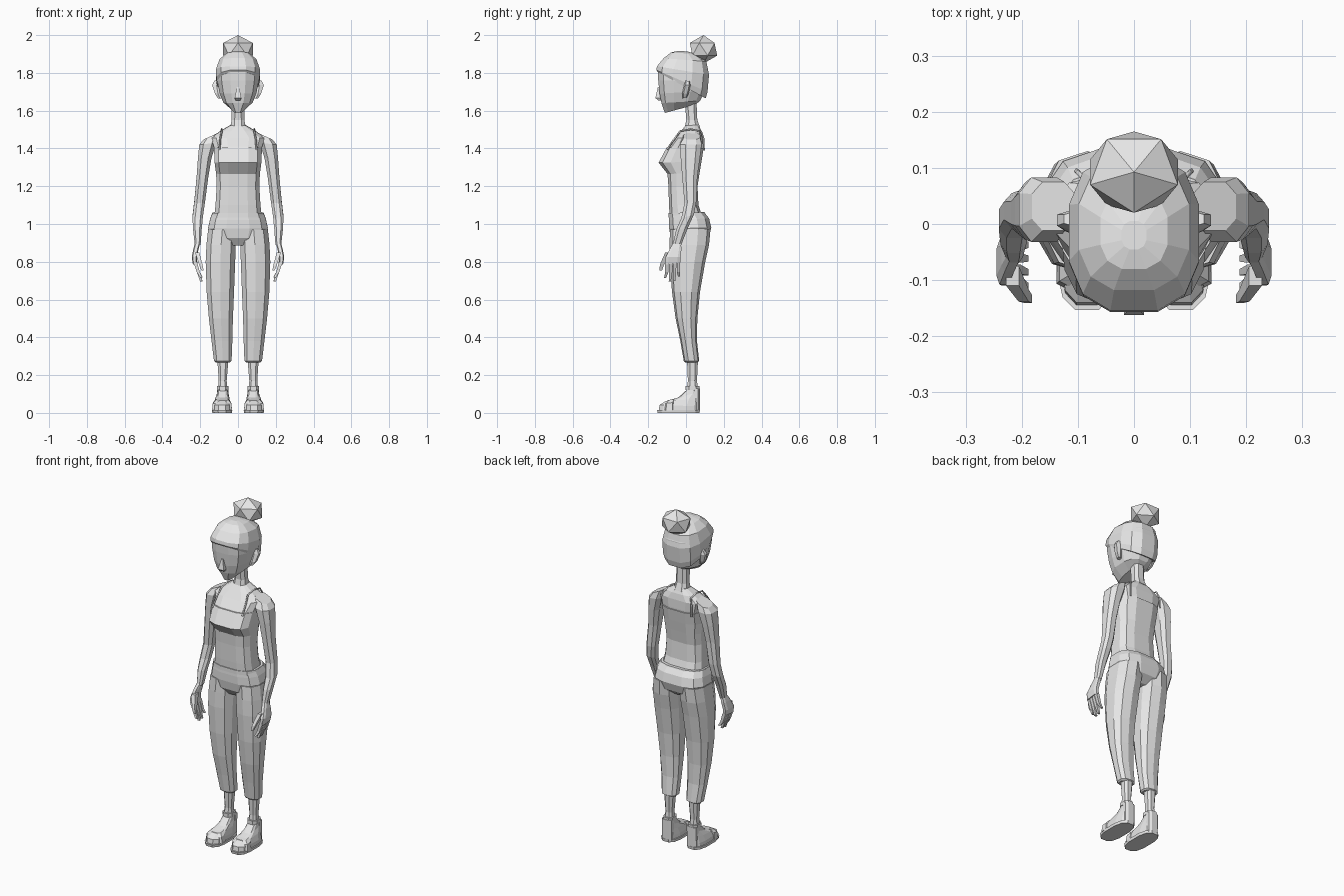
import bpy, math
from mathutils import Matrix

grey = bpy.data.materials.new("plain_grey")
grey.diffuse_color = (0.8, 0.8, 0.8, 1)


def add_mesh(name, verts, faces, mirror=False):
    me = bpy.data.meshes.new(name)
    me.from_pydata(verts, [], faces)
    me.materials.append(grey)
    ob = bpy.data.objects.new(name, me)
    bpy.context.collection.objects.link(ob)
    if mirror:
        ob.modifiers.new("mirror", 'MIRROR').use_axis = (True, False, False)
    return ob


def loft(name, rings, n=12, p=2.6, mirror=False):
    """Rings, bottom to top: x0, x1, y_front, y_back, z_front, z_back, optional z change over x."""
    def unit(v):
        return math.copysign(abs(v) ** (2 / p), v)
    k = max(abs(unit(math.cos(math.pi * (2 * i + 1) / n))) for i in range(n))
    ky = max(abs(unit(math.sin(math.pi * (2 * i + 1) / n))) for i in range(n))
    verts = []
    for r in rings:
        x0, x1, yf, yb, zf, zb = r[:6]
        dz = r[6] if len(r) > 6 else 0
        for i in range(n):
            a = math.pi * (2 * i + 1) / n
            u, v = unit(math.cos(a)) / k, unit(math.sin(a)) / ky
            verts.append(((x0 + x1) / 2 + u * (x1 - x0) / 2,
                          (yf + yb) / 2 + v * (yb - yf) / 2,
                          (zf + zb) / 2 + v * (zb - zf) / 2 + u * dz / 2))
    faces = [tuple(reversed(range(n))),
             tuple(range(len(verts) - n, len(verts)))]
    for j in range(len(rings) - 1):
        for i in range(n):
            a, b = j * n + i, j * n + (i + 1) % n
            faces.append((a, b, b + n, a + n))
    return add_mesh(name, verts, faces, mirror)


def body(rows):
    """Centred rings from half width, front, back, height front, height back."""
    return [(-w, w, f, b, zf, zb) for w, f, b, zf, zb in rows]


# Head, hair cap, bun
loft("head", body([
    (.030, -.112, .045, 1.588, 1.630), (.078, -.130, .075, 1.640, 1.652),
    (.098, -.140, .100, 1.690, 1.705), (.110, -.147, .113, 1.760, 1.760),
    (.110, -.150, .117, 1.815, 1.820), (.092, -.113, .098, 1.865, 1.870),
    (.055, -.075, .045, 1.900, 1.900)]))
loft("hair", body([
    (.108, -.150, .104, 1.805, 1.665), (.115, -.157, .114, 1.815, 1.700),
    (.116, -.154, .122, 1.835, 1.790), (.098, -.118, .108, 1.878, 1.860),
    (.060, -.080, .055, 1.908, 1.900), (.022, -.045, .005, 1.916, 1.914)]))
bpy.ops.mesh.primitive_ico_sphere_add(subdivisions=1, radius=1)
bun = bpy.context.object
bun.name = "hair_bun"
bun.data.transform(Matrix.Translation((0, .0925, 1.925))
                   @ Matrix.Diagonal((.092, .081, .075, 1))
                   @ Matrix.Rotation(-math.pi / 2, 4, 'Z'))
bun.data.materials.append(grey)

# Nose and ears
loft("nose", body([(.012, -.148, -.12, 1.655, 1.655), (.018, -.162, -.12, 1.667, 1.667),
                   (.006, -.149, -.12, 1.725, 1.725)]), n=4)
loft("ear", [(.085, .108, -.018, .004, 1.665, 1.67), (.09, .122, -.020, .014, 1.69, 1.69),
             (.09, .137, -.010, .024, 1.735, 1.735), (.09, .125, -.004, .022, 1.76, 1.755)],
     n=6, mirror=True)

# Neck, upper chest, camisole
loft("neck", body([(.042, -.01, .075, 1.50, 1.51), (.034, .002, .060, 1.55, 1.55),
                   (.033, -.008, .055, 1.66, 1.66)]), n=8)
loft("upper_chest", body([
    (.122, -.112, .086, 1.37, 1.37), (.128, -.092, .088, 1.41, 1.41),
    (.142, -.055, .087, 1.455, 1.46), (.092, -.028, .080, 1.49, 1.495),
    (.042, -.004, .066, 1.52, 1.525)]), p=3)
loft("camisole", body([
    (.127, -.086, .090, 1.03, 1.03), (.119, -.090, .066, 1.10, 1.10),
    (.113, -.093, .061, 1.20, 1.20), (.116, -.098, .072, 1.265, 1.27),
    (.124, -.145, .082, 1.325, 1.33), (.127, -.102, .093, 1.405, 1.40)]), p=3.2)

# Shoulder straps, a thin bevelled path
path = [(.098, -.100, 1.395), (.094, -.060, 1.452), (.086, -.030, 1.492),
        (.086, .025, 1.502), (.088, .080, 1.490), (.100, .092, 1.455), (.102, .095, 1.39)]
cu = bpy.data.curves.new("strap", 'CURVE')
cu.dimensions = '3D'
cu.bevel_depth = .005
cu.bevel_resolution = 0
sp = cu.splines.new('POLY')
sp.points.add(len(path) - 1)
for pt, co in zip(sp.points, path):
    pt.co = (*co, 1)
cu.materials.append(grey)
strap = bpy.data.objects.new("strap", cu)
bpy.context.collection.objects.link(strap)
strap.modifiers.new("mirror", 'MIRROR').use_axis = (True, False, False)

# Arms
loft("arm", [
    (.198, .229, -.070, -.025, .89, .89), (.192, .238, -.052, .010, .97, .98),
    (.186, .241, -.025, .042, 1.03, 1.05), (.175, .232, -.008, .055, 1.11, 1.12),
    (.157, .219, -.020, .060, 1.25, 1.25), (.140, .212, -.028, .074, 1.35, 1.35),
    (.115, .205, -.032, .083, 1.425, 1.425, -.01),
    (.105, .182, -.012, .075, 1.465, 1.465, -.035)], n=8, mirror=True)

# Hands: palm, fingers, thumb
loft("palm", [(.215, .239, -.110, -.030, .785, .795), (.218, .245, -.108, -.028, .825, .825),
              (.208, .236, -.085, -.024, .87, .87), (.200, .228, -.067, -.027, .90, .90)],
     n=8, p=3.5, mirror=True)
for i, tip in enumerate((.715, .695, .698, .722)):
    y = -.110 + i * .0205
    yt = y - .008 + i * .004
    loft("finger_%d" % (i + 1), [
        (.188, .200, yt + .002, yt + .013, tip, tip),
        (.202, .218, y, y + .017, .745, .745),
        (.217, .237, y, y + .018, .80, .80)], n=4, mirror=True)
loft("thumb", [(.182, .194, -.141, -.126, .755, .755), (.188, .206, -.138, -.116, .785, .785),
               (.205, .228, -.110, -.075, .85, .85)], n=4, mirror=True)

# Trousers: hips, waistband, legs
loft("hips", body([
    (.070, -.050, .075, .885, .895), (.135, -.080, .118, .925, .93),
    (.158, -.089, .134, .975, .98), (.148, -.090, .122, 1.02, 1.03),
    (.136, -.088, .098, 1.055, 1.06)]), p=2.8)
loft("waistband", body([(.139, -.092, .108, 1.035, 1.04), (.135, -.092, .098, 1.058, 1.063)]),
     p=2.8)
loft("trouser_leg", [
    (.042, .118, -.004, .060, .268, .268), (.034, .127, -.012, .070, .275, .275),
    (.030, .140, -.030, .058, .38, .38), (.027, .154, -.055, .060, .50, .50),
    (.021, .166, -.074, .074, .64, .64), (.015, .171, -.086, .102, .80, .80),
    (.012, .167, -.087, .122, .89, .89), (.008, .158, -.085, .130, .97, .975)],
    n=10, p=2.5, mirror=True)

# Ankles, feet and sandals
loft("ankle", [(.054, .108, .002, .066, .11, .11), (.060, .102, .010, .058, .17, .17),
               (.050, .110, .005, .064, .29, .29)], n=8, mirror=True)
loft("foot", [
    (.036, .132, -.145, .066, .012, .012), (.038, .131, -.140, .066, .042, .035),
    (.044, .122, -.108, .068, .062, .075), (.050, .112, -.040, .068, .082, .11),
    (.053, .108, -.004, .066, .115, .135)], n=12, p=2.8, mirror=True)
loft("sandal_sole", [(.032, .136, -.150, .072, 0, 0), (.030, .138, -.153, .074, .016, .016)],
     n=12, p=2.8, mirror=True)
loft("ankle_strap", [(.050, .112, -.002, .071, .122, .122),
                     (.050, .112, -.002, .071, .142, .142)], n=8, mirror=True)
loft("heel_strap", [(.050, .112, .030, .073, .010, .010),
                    (.050, .112, .036, .073, .130, .130)], n=8, p=3, mirror=True)
loft("toe_strap", [(.031, .138, -.118, -.060, .012, .012), (.036, .133, -.112, -.060, .050, .056),
                   (.050, .115, -.100, -.055, .066, .076)], n=8, p=3.5, mirror=True)
